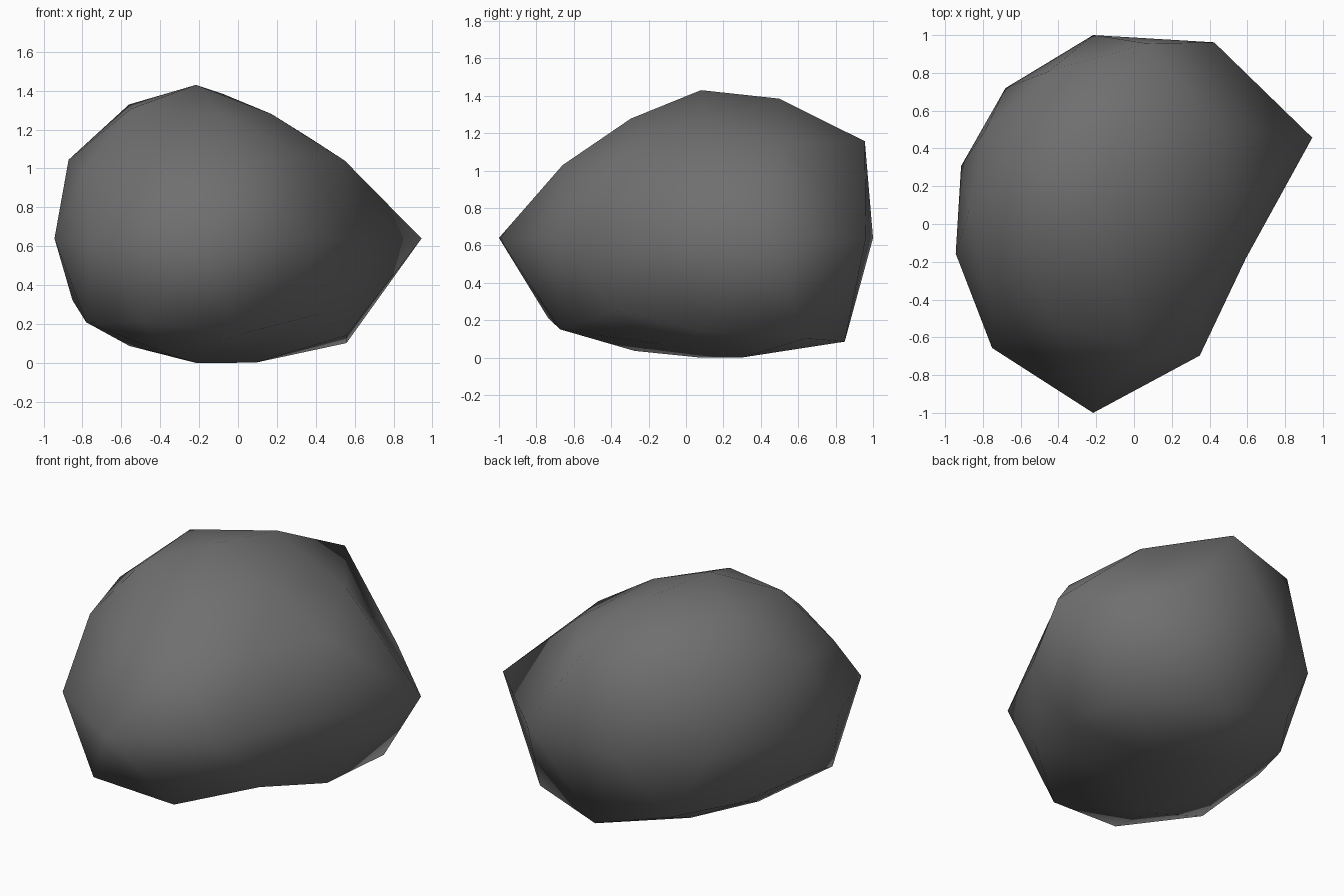
import bpy, bmesh, math

if "Cube" in bpy.data.objects:
    bpy.data.objects.remove(bpy.data.objects["Cube"])

# Radii of a 42-point icosphere, layer by layer from the bottom, each layer counter-clockwise
RADII = [
    0.64,
    0.72, 0.68, 0.65, 0.71, 0.67,
    0.91, 0.95, 0.72, 0.82, 0.93,
    1.07, 0.86, 0.71, 0.96, 0.87,
    1.22, 1.09, 0.92, 0.79, 0.735, 0.765, 0.91, 1.08, 0.96, 0.85,
    0.855, 1.03, 0.79, 0.79, 0.87,
    0.87, 0.90, 0.77, 0.76, 0.82,
    0.74, 0.84, 0.81, 0.785, 0.75,
    0.79,
]
CENTRE = (-0.235, 0.08, 0.64)


def layer_key(v):
    angle = math.degrees(math.atan2(v.co.y, v.co.x))
    return (round(v.co.z, 2) + 0.0, (angle + 5) % 360)


# Boulder: lumpy icosphere
bm = bmesh.new()
bmesh.ops.create_icosphere(bm, subdivisions=2, radius=1)
for v in bm.verts:
    v.co.normalize()
for v, r in zip(sorted(bm.verts, key=layer_key), RADII):
    d = v.co.copy()
    # the back right side is a little taller
    tall = 1 + 0.17 * max(0, 0.6 * d.x + 0.8 * d.y) ** 2
    v.co = (CENTRE[0] + d.x * r, CENTRE[1] + d.y * r, CENTRE[2] + d.z * r * tall)

# Centre it and stand it on the ground
xs, ys, zs = zip(*[v.co[:] for v in bm.verts])
shift = (-(min(xs) + max(xs)) / 2, -(min(ys) + max(ys)) / 2, -min(zs))
bmesh.ops.translate(bm, verts=bm.verts, vec=shift)
for f in bm.faces:
    f.smooth = True
mesh = bpy.data.meshes.new("boulder")
bm.to_mesh(mesh)
bm.free()

stone = bpy.data.materials.new("dark grey stone")
stone.diffuse_color = (0.16, 0.16, 0.16, 1)
stone.use_nodes = True
stone.node_tree.nodes["Principled BSDF"].inputs["Base Color"].default_value = stone.diffuse_color
mesh.materials.append(stone)
boulder = bpy.data.objects.new("boulder", mesh)
bpy.context.collection.objects.link(boulder)
